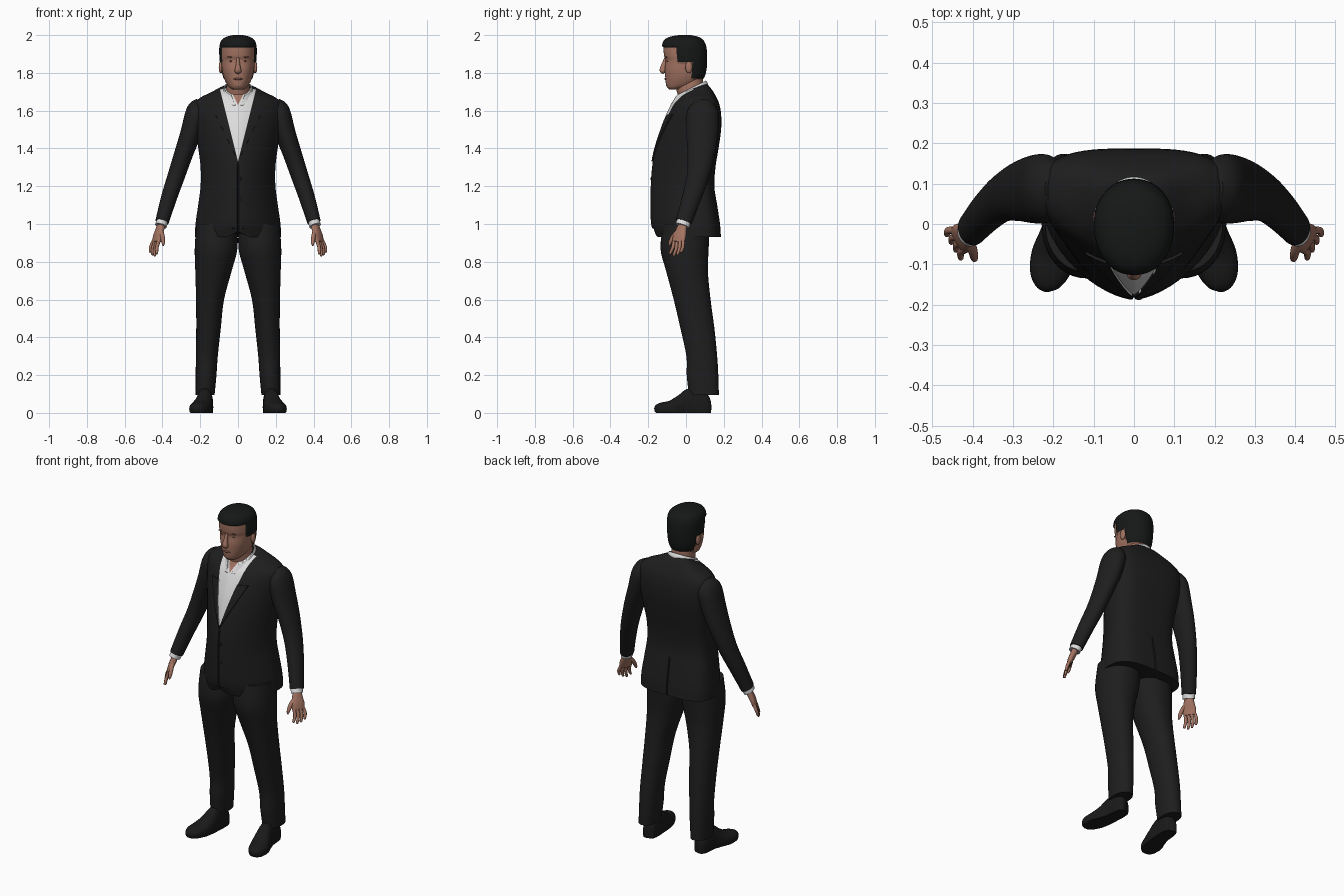
import bpy, bmesh
from math import cos, sin, pi, copysign
from mathutils import Vector

if "Cube" in bpy.data.objects:
    bpy.data.objects.remove(bpy.data.objects["Cube"])


def material(name, rgb):
    m = bpy.data.materials.new(name)
    m.use_nodes = True
    m.diffuse_color = (*rgb, 1)
    m.node_tree.nodes["Principled BSDF"].inputs["Base Color"].default_value = (*rgb, 1)
    return m


SUIT = material("charcoal suit", (.013, .013, .0135))
SHOE = material("black leather", (.010, .010, .010))
HAIR = material("black hair", (.008, .009, .009))
SKIN = material("skin", (.37, .175, .122))
SHIRT = material("white shirt", (.72, .72, .72))
SHADE = material("lips and brows", (.20, .085, .06))


def densify(rows, k):
    """Catmull-Rom interpolation through rows of numbers."""
    out = []
    for i in range(len(rows) - 1):
        a, b, c, d = (rows[min(max(i + j, 0), len(rows) - 1)] for j in (-1, 0, 1, 2))
        for s in range(k):
            t = s / k
            out.append([q + .5 * t * (r - p + t * (2*p - 5*q + 4*r - w + t * (3*(q - r) + w - p)))
                        for p, q, r, w in zip(a, b, c, d)])
    return out + [list(rows[-1])]


def power(v, n):
    return copysign(abs(v) ** (2 / n), v)


def finish(name, bm, mats, angle=45):
    bmesh.ops.recalc_face_normals(bm, faces=bm.faces[:])
    mesh = bpy.data.meshes.new(name)
    bm.to_mesh(mesh)
    bm.free()
    for m in mats:
        mesh.materials.append(m)
    ob = bpy.data.objects.new(name, mesh)
    bpy.context.collection.objects.link(ob)
    bpy.ops.object.select_all(action='DESELECT')
    ob.select_set(True)
    bpy.context.view_layer.objects.active = ob
    bpy.ops.object.shade_smooth_by_angle(angle=angle * pi / 180)
    return ob


def loft(rings, caps=True):
    bm = bmesh.new()
    rows = [[bm.verts.new(p) for p in ring] for ring in rings]
    n = len(rows[0])
    for a, b in zip(rows, rows[1:]):
        for i in range(n):
            bm.faces.new((a[i], a[(i + 1) % n], b[(i + 1) % n], b[i]))
    if caps:
        bm.faces.new(rows[0])
        bm.faces.new(rows[-1])
    bmesh.ops.recalc_face_normals(bm, faces=bm.faces[:])
    return bm


def body(rows, nf=2, nb=2, k=4, n=64, caps=True):
    """Stacked level sections: z, centre x, half width, widest y, front y, back y, tilt."""
    rings = []
    for z, cx, rx, y0, yf, yb, tilt in densify(rows, k):
        ring = []
        for i in range(n):
            c, s = cos(2 * pi * i / n), sin(2 * pi * i / n)
            e = nb if s > 0 else nf
            dy = power(s, e) * (yb - y0 if s > 0 else y0 - yf)
            ring.append((cx + rx * power(c, e), y0 + dy, z + tilt * dy))
        rings.append(ring)
    return loft(rings, caps)


def tube(rows, wide=(0, 1, 0), k=4, n=24, e=2):
    """Sections across a path: x, y, z, half width along wide, half thickness."""
    rows = densify(rows, k)
    pts = [Vector(r[:3]) for r in rows]
    rings = []
    for i, r in enumerate(rows):
        d = (pts[min(i + 1, len(pts) - 1)] - pts[max(i - 1, 0)]).normalized()
        v = d.cross(Vector(wide)).normalized()
        u = v.cross(d)
        rings.append([pts[i] + u * r[3] * power(cos(2 * pi * j / n), e)
                      + v * r[4] * power(sin(2 * pi * j / n), e) for j in range(n)])
    return loft(rings)


def ball(name, loc, size, mat):
    bm = bmesh.new()
    bmesh.ops.create_uvsphere(bm, u_segments=16, v_segments=10, radius=1)
    for v in bm.verts:
        v.co = Vector(loc) + Vector(a * b for a, b in zip(v.co, size))
    finish(name, bm, [mat])


def cut(bm, co, no):
    bmesh.ops.bisect_plane(bm, geom=bm.verts[:] + bm.edges[:] + bm.faces[:],
                           plane_co=co, plane_no=no)


# Jacket, with the shirt opening and the throat cut into the chest
bm = body([(.93, 0, .228, .04, -.165, .185, 0), (1.0, 0, .225, .04, -.185, .18, 0),
           (1.1, 0, .211, .04, -.188, .165, 0), (1.2, 0, .198, .04, -.187, .15, 0),
           (1.3, 0, .198, .04, -.18, .156, 0), (1.4, 0, .21, .05, -.163, .172, 0),
           (1.5, 0, .225, .06, -.136, .186, 0), (1.58, 0, .235, .065, -.105, .186, 0),
           (1.635, 0, .232, .07, -.078, .176, 0), (1.668, 0, .2, .07, -.058, .16, .05),
           (1.695, 0, .14, .06, -.048, .14, .15), (1.717, 0, .09, .05, -.04, .115, .3),
           (1.722, 0, .06, .04, -.02, .095, .3)], nf=1.65, nb=3.2)
VEE, LAPEL, THROAT = .25, .48, .5
for s in (1, -1):
    for slope, base in ((VEE, 1.33), (LAPEL, 1.33), (THROAT, 1.63)):
        cut(bm, (0, 0, base), (s, 0, -slope))
    cut(bm, (s * .004, 0, 0), (1, 0, 0))
cut(bm, (0, 0, 1.58), (0, 0, 1))
lapels = []
for f in bm.faces:
    c = f.calc_center_median()
    x, rise = abs(c.x), c.z - 1.33
    if c.y > .04 or rise < 0:
        continue
    if x < VEE * rise:
        f.material_index = 2 if x < THROAT * (c.z - 1.63) else 1
    elif x < LAPEL * rise and c.z < 1.58:
        lapels.append(f)
raised = bmesh.ops.extrude_face_region(bm, geom=lapels)["geom"]
for v in raised:
    if isinstance(v, bmesh.types.BMVert):
        v.co += Vector((0, -.007, .001))
# Front closing, back vent and rounded front hem
for v in bm.verts:
    x, y, z = v.co
    if abs(x) < .001 and y > .1 and z < 1.13:
        v.co.y -= .01
    if abs(x) < .001 and y < 0 and z < 1.3:
        v.co.y += .008
    if y < 0 and z < .96:
        v.co.z += .03 * max(0, 1 - abs(x) / .06)
finish("jacket", bm, [SUIT, SHIRT, SKIN], 35)
for i, z in enumerate((1.13, 1.24)):
    ball(f"jacket_button_{i + 1}", (.012, -.184, z), (.008, .005, .008), SHOE)

# Shirt collar, open at the throat
bm = body([(1.684, 0, .088, .03, -.085, .118, .5), (1.705, 0, .082, .03, -.07, .114, .5),
           (1.722, 0, .074, .03, -.06, .105, .5)], caps=False)
for s in (1, -1):
    cut(bm, (0, 0, 1.6), (s, 0, -.45))
gap = [f for f in bm.faces if f.calc_center_median().y < 0
       and abs(f.calc_center_median().x) < .45 * (f.calc_center_median().z - 1.6)]
bmesh.ops.delete(bm, geom=gap, context='FACES')
collar = finish("shirt_collar", bm, [SHIRT])
solid = collar.modifiers.new("thickness", 'SOLIDIFY')
solid.thickness = .006

# Neck
finish("neck", body([(1.6, 0, .065, .03, -.03, .095, 0), (1.68, 0, .064, .03, -.043, .095, 0),
                     (1.73, 0, .062, .03, -.055, .092, 0), (1.79, 0, .06, .03, -.05, .09, 0)]), [SKIN])


# Head, with hair chosen by the hairline and raised slightly
def is_hair(c):
    return c.z > (1.935 if c.y < -.045 else 1.855 if c.y < .03 else 1.772)


bm = body([(1.712, 0, .026, -.06, -.088, -.03, 0), (1.724, 0, .045, -.04, -.1, .03, 0),
           (1.745, 0, .062, -.01, -.107, .065, 0), (1.78, 0, .077, 0, -.11, .09, 0),
           (1.82, 0, .085, 0, -.112, .101, 0), (1.865, 0, .089, 0, -.108, .104, 0),
           (1.89, 0, .091, 0, -.116, .104, 0), (1.935, 0, .091, 0, -.119, .1, 0),
           (1.965, 0, .083, 0, -.112, .088, 0), (1.982, 0, .062, 0, -.088, .066, 0),
           (1.991, 0, .03, 0, -.045, .03, 0), (1.993, 0, .005, 0, -.01, .005, 0)],
          nf=2.2, nb=2.1, k=6)
for f in bm.faces:
    f.material_index = int(is_hair(f.calc_center_median()))
bm.normal_update()
for v, no in [(v, v.normal.copy()) for v in bm.verts if is_hair(v.co)]:
    v.co += no * .008
finish("head", bm, [SKIN, HAIR], 60)

# Face details
finish("nose", tube([(0, -.106, 1.885, .008, .006), (0, -.114, 1.85, .01, .013),
                     (0, -.123, 1.82, .016, .016), (0, -.122, 1.808, .018, .014),
                     (0, -.116, 1.798, .01, .006)], wide=(1, 0, 0)), [SKIN])
ball("lips", (0, -.107, 1.768), (.024, .007, .006), SHADE)
ball("chin", (0, -.092, 1.738), (.025, .014, .016), SKIN)

for s, side in ((1, "left"), (-1, "right")):
    ball(side + "_eye", (s * .035, -.099, 1.862), (.013, .004, .004), SHADE)
    ball(side + "_brow", (s * .037, -.104, 1.884), (.02, .006, .004), SHADE)
    ball(side + "_ear", (s * .092, .015, 1.83), (.01, .019, .032), SKIN)

    # Sleeve and shirt cuff
    sleeve = [(.195, .09, 1.652, .035, .028), (.205, .09, 1.625, .065, .05),
              (.222, .088, 1.58, .085, .058), (.25, .086, 1.48, .084, .055),
              (.285, .081, 1.38, .074, .05), (.325, .065, 1.26, .06, .046),
              (.365, .03, 1.14, .051, .042), (.402, -.012, 1.012, .043, .036)]
    finish(side + "_sleeve", tube([(s * r[0], *r[1:]) for r in sleeve], n=32), [SUIT])
    cuff = [(.396, -.006, 1.03, .037, .031), (.409, -.02, .99, .038, .031)]
    finish(side + "_cuff", tube([(s * r[0], *r[1:]) for r in cuff]), [SHIRT])

    # Hand with four fingers and a thumb
    wide = Vector((-.5 * s, -.85, 0)).normalized()
    palm = [(.405, -.015, 1.0, .024, .018), (.414, -.024, .97, .03, .018),
            (.425, -.034, .935, .038, .016), (.432, -.04, .905, .036, .013)]
    finish(side + "_palm", tube([(s * r[0], *r[1:]) for r in palm], wide, e=2.4), [SKIN])
    for i, length in enumerate((.062, .075, .08, .07)):
        w = wide * (i - 1.5) * .018
        root = Vector((s * .431, -.039, .915)) + w
        bend = root + Vector((s * .014, -.004, -length * .55)) + w * .15
        tip = root + Vector((s * .016, -.016, -length)) + w * .25
        finish(f"{side}_finger_{i + 1}", tube([(*root, .0095, .0095), (*bend, .009, .009),
               (*tip, .007, .007), (*(tip + (tip - bend) * .15), .002, .002)], wide, n=12), [SKIN])
    thumb = [(.41, -.035, .97, .012, .012), (.4, -.066, .935, .012, .012),
             (.396, -.085, .9, .009, .009), (.396, -.09, .885, .003, .003)]
    finish(side + "_thumb", tube([(s * r[0], *r[1:]) for r in thumb], n=12), [SKIN])

    # Trouser leg
    leg = [(1.0, .112, .108, 0, -.12, .125, 0), (.87, .116, .113, 0, -.135, .12, 0),
           (.75, .13, .096, .005, -.105, .116, 0), (.6, .148, .074, .03, -.065, .13, 0),
           (.45, .156, .065, .06, -.03, .15, 0), (.3, .165, .058, .085, .002, .165, 0),
           (.2, .169, .055, .088, .004, .171, 0), (.095, .174, .05, .095, .015, .174, 0)]
    finish(side + "_trouser_leg", body([(r[0], s * r[1], *r[2:]) for r in leg], 2.1, 2.2, n=40), [SUIT])

    # Shoe: domed sections from heel to toe, flattened onto the ground
    shoe = [(.168, .13, .03, .012, .02), (.17, .12, .03, .032, .06), (.172, .08, .03, .041, .09),
            (.176, .02, .03, .043, .1), (.185, -.03, .025, .05, .07), (.2, -.08, .02, .055, .046),
            (.211, -.125, .02, .048, .036), (.216, -.155, .018, .03, .026),
            (.217, -.167, .016, .008, .008)]
    bm = tube([(s * r[0], *r[1:]) for r in shoe], (1, 0, 0), n=32, e=2.4)
    for v in bm.verts:
        v.co.z = max(v.co.z, 0)
    finish(side + "_shoe", bm, [SHOE])
